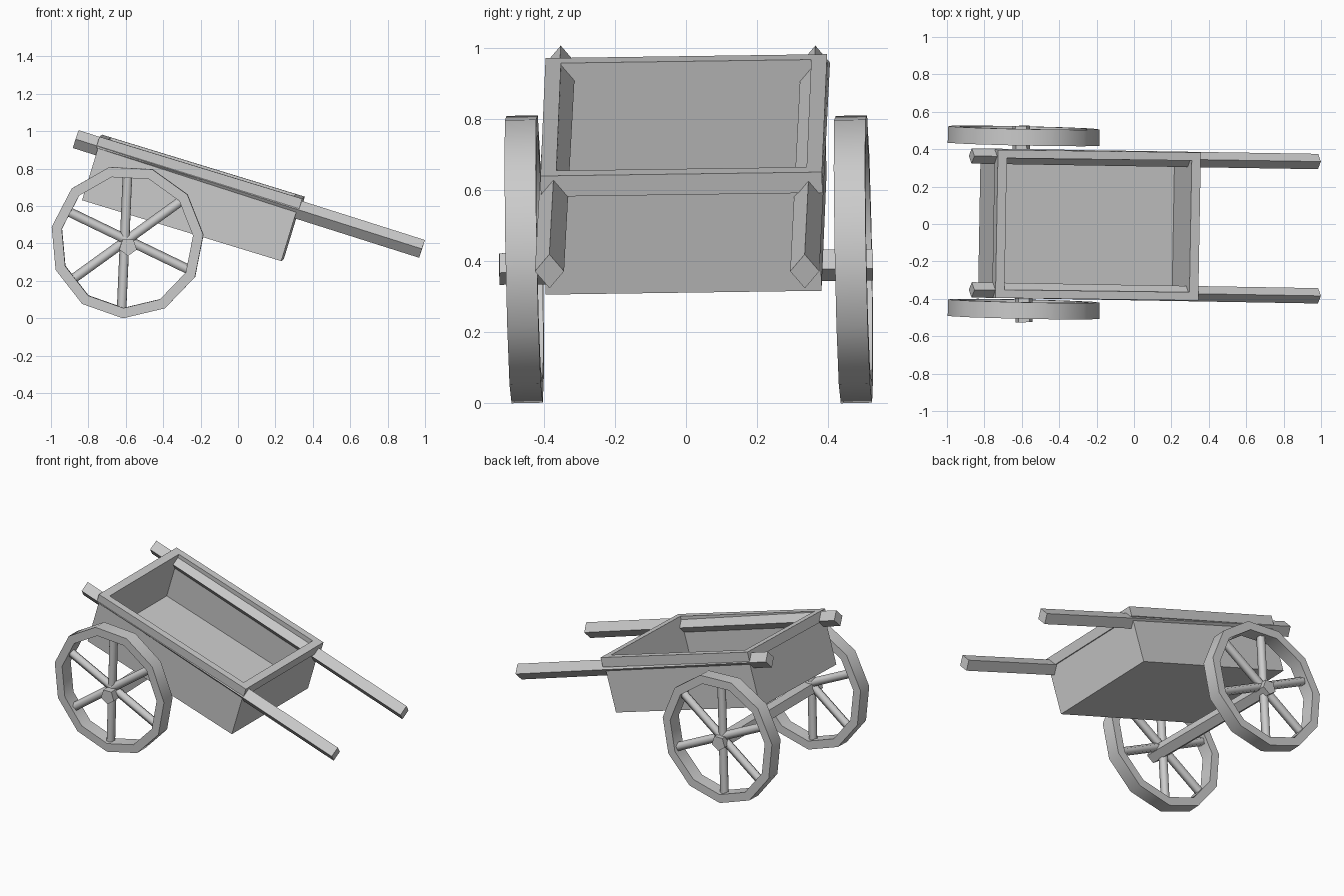
import bpy, bmesh
from math import radians, sin, cos, tau
from mathutils import Matrix, Vector

if "Cube" in bpy.data.objects:
    bpy.data.objects.remove(bpy.data.objects["Cube"])


def finish(bm, name, angle=None):
    bmesh.ops.recalc_face_normals(bm, faces=bm.faces)
    me = bpy.data.meshes.new(name)
    bm.to_mesh(me)
    bm.free()
    ob = bpy.data.objects.new(name, me)
    bpy.context.collection.objects.link(ob)
    if angle:
        bpy.ops.object.select_all(action='DESELECT')
        ob.select_set(True)
        bpy.context.view_layer.objects.active = ob
        bpy.ops.object.shade_smooth_by_angle(angle=radians(angle))
    return ob


def rod(bm, a, b, sides, rx, ry):
    # straight bar between two points
    a, b = Vector(a), Vector(b)
    d = b - a
    m = (Matrix.Translation((a + b) / 2) @ d.to_track_quat('Z', 'Y').to_matrix().to_4x4()
         @ Matrix.Diagonal((rx, ry, 1, 1)))
    bmesh.ops.create_cone(bm, cap_ends=True, segments=sides, radius1=1, radius2=1,
                          depth=d.length, matrix=m)


def bridge(bm, la, lb):
    n = len(la)
    for i in range(n):
        j = (i + 1) % n
        bm.faces.new((la[i], la[j], lb[j], lb[i]))


# Tray: stacked rectangles from the underside, round the rim and down to the floor
bm = bmesh.new()
loops = []
for hx, hy, z in ((.557, .388, -.176), (.557, .388, .115), (.567, .396, .115),
                  (.567, .396, .176), (.517, .352, .176), (.517, .352, -.14)):
    loops.append([bm.verts.new((sx * hx, sy * hy, z))
                  for sx, sy in ((1, 1), (-1, 1), (-1, -1), (1, -1))])
for la, lb in zip(loops, loops[1:]):
    bridge(bm, la, lb)
bm.faces.new(loops[0])
bm.faces.new(loops[-1])
tilt = (Matrix.Translation((-.243, -.003, .642)) @ Matrix.Rotation(radians(-1), 4, 'Z')
        @ Matrix.Rotation(radians(.8), 4, 'X') @ Matrix.Rotation(radians(17), 4, 'Y'))
bm.transform(tilt)
finish(bm, "tray")

# Long handles running through the tray sides
for name, y0, y1 in (("front_handle", -.352, -.384), ("back_handle", .364, .334)):
    bm = bmesh.new()
    rod(bm, (-.868, y0, .958), (.984, y1, .371), 4, .041, .05)
    finish(bm, name)

# Axle
bm = bmesh.new()
rod(bm, (-.588, -.525, .382), (-.604, .525, .394), 5, .049, -.049)
finish(bm, "axle")

# Wheels: eleven-sided rims with three crossing spoke bars
N = 11
for side, cy in (("front", -.455), ("back", .471)):
    place = (Matrix.Translation((-.593, cy, .41)) @ Matrix.Rotation(radians(-1.2), 4, 'Z')
             @ Matrix.Rotation(radians(1.1), 4, 'X'))
    bm = bmesh.new()
    rings = []
    for r, y in ((.41, -.044), (.41, .044), (.355, .044), (.355, -.044)):
        rings.append([bm.verts.new((r * cos(radians(-93) + tau * i / N), y,
                                    r * sin(radians(-93) + tau * i / N))) for i in range(N)])
    for k in range(4):
        bridge(bm, rings[k], rings[(k + 1) % 4])
    bm.transform(place)
    finish(bm, side + "_wheel_rim", 40)

    bm = bmesh.new()
    for x0, z0, x1, z1 in ((.005, .362, -.027, -.362), (.3, .222, -.305, -.214),
                           (.325, -.15, -.318, .16)):
        rod(bm, (x0, 0, z0), (x1, 0, z1), 5, .028, .028)
    bm.transform(place)
    finish(bm, side + "_wheel_spokes", 80)
